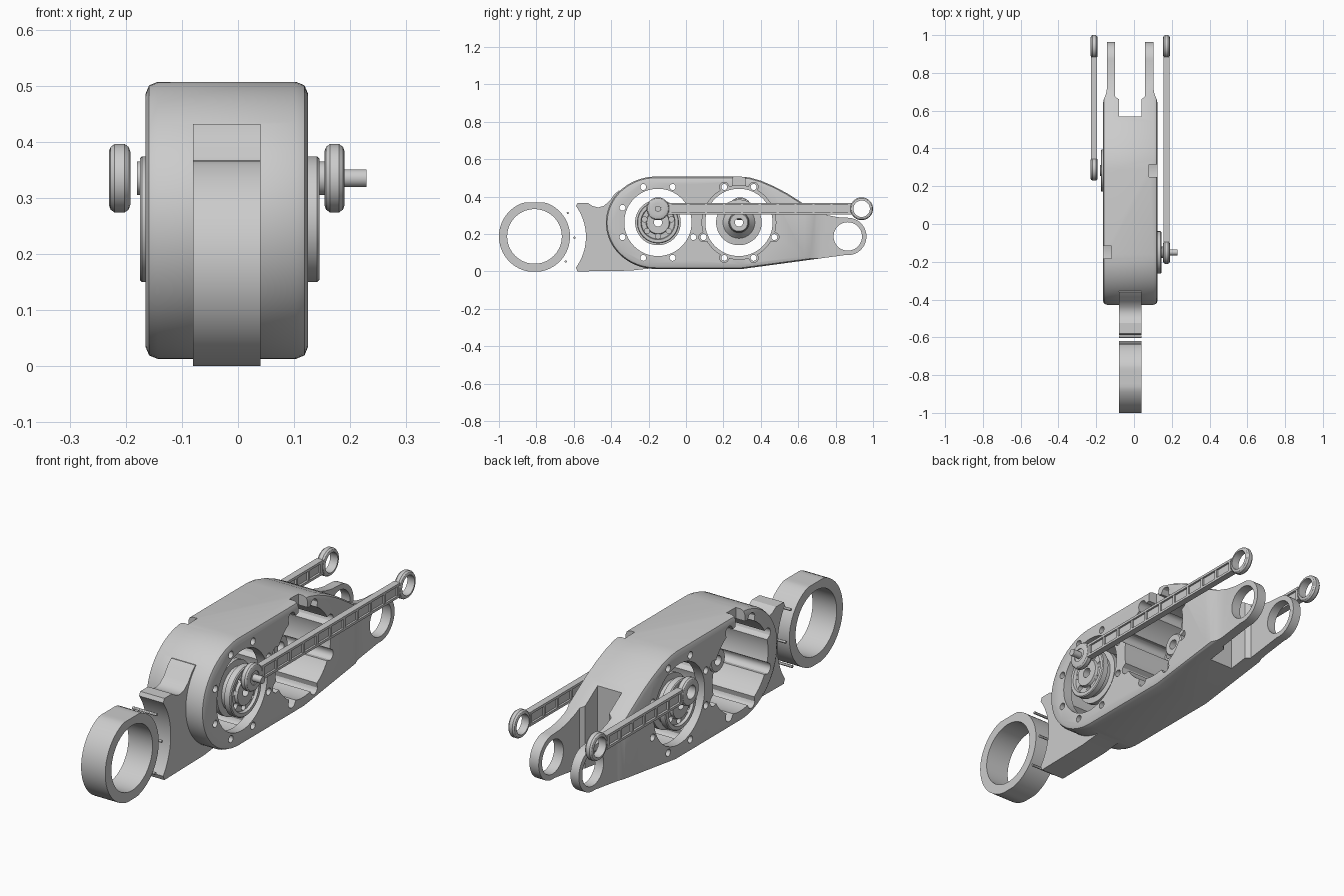
import bpy, bmesh
from math import sin, cos, pi, radians, sqrt
from mathutils import Matrix, Vector

if "Cube" in bpy.data.objects:
    bpy.data.objects.remove(bpy.data.objects["Cube"])

MID = -0.02          # centre plane of the housing
HALF = 0.145         # half width of the housing
BORES = [(1, -0.15), (-1, 0.283)]   # (side that carries the crank, y position)
AXZ = 0.262          # bore height
PINZ = 0.335         # crank pin height


def make(name, bm):
    bmesh.ops.recalc_face_normals(bm, faces=bm.faces)
    me = bpy.data.meshes.new(name)
    bm.to_mesh(me)
    bm.free()
    ob = bpy.data.objects.new(name, me)
    bpy.context.collection.objects.link(ob)
    return ob


def add_prism(bm, pts, a, b, axis='x'):
    """Extrude a closed outline; axis x takes (y,z) points, axis z takes (x,y)."""
    f = (lambda p, t: (t, p[0], p[1])) if axis == 'x' else (lambda p, t: (p[0], p[1], t))
    lo = [bm.verts.new(f(p, a)) for p in pts]
    hi = [bm.verts.new(f(p, b)) for p in pts]
    bm.faces.new(lo)
    bm.faces.new(hi)
    for i in range(len(pts)):
        j = (i + 1) % len(pts)
        bm.faces.new((lo[i], lo[j], hi[j], hi[i]))


def prism(name, pts, a, b, axis='x'):
    bm = bmesh.new()
    add_prism(bm, pts, a, b, axis)
    return make(name, bm)


def arc(cy, cz, ry, rz, a0, a1, n):
    return [(cy + ry * cos(radians(a0 + (a1 - a0) * i / n)),
             cz + rz * sin(radians(a0 + (a1 - a0) * i / n))) for i in range(n + 1)]


def circle(cy, cz, r, n=48):
    return arc(cy, cz, r, r, 0, 360, n)[:-1]


def rect(y0, y1, z0, z1):
    return [(y0, z0), (y1, z0), (y1, z1), (y0, z1)]


def add_lathe(bm, prof, cy, cz, n=56):
    """Closed (x, radius) section turned around an axis along x."""
    rings = []
    for k in range(n):
        t = 2 * pi * k / n
        rings.append([bm.verts.new((x, cy + r * cos(t), cz + r * sin(t))) for x, r in prof])
    m = len(prof)
    for k in range(n):
        p, q = rings[k], rings[(k + 1) % n]
        for i in range(m):
            j = (i + 1) % m
            bm.faces.new((p[i], p[j], q[j], q[i]))


def apply_mod(ob, mod):
    bpy.context.view_layer.objects.active = ob
    bpy.ops.object.modifier_apply(modifier=mod.name)


def boolean(ob, tool, op='DIFFERENCE'):
    m = ob.modifiers.new("bool", 'BOOLEAN')
    m.operation, m.object, m.solver = op, tool, 'EXACT'
    apply_mod(ob, m)
    bpy.data.objects.remove(tool)


def smooth(ob, deg=30):
    bpy.ops.object.select_all(action='DESELECT')
    ob.select_set(True)
    bpy.context.view_layer.objects.active = ob
    bpy.ops.object.shade_smooth_by_angle(angle=radians(deg))


# Housing with chamfered rim
outline = (arc(-0.16, 0.26, 0.268, 0.247, 270, 90, 40)
           + [(0.29, 0.507), (0.34, 0.502), (0.40, 0.485), (0.47, 0.455), (0.54, 0.418),
              (0.60, 0.38), (0.65, 0.347), (0.70, 0.32), (0.76, 0.30), (0.81, 0.29)]
           + arc(0.865, 0.187, 0.1, 0.1, 90, -97, 24) + [(0.30, 0.013)])
housing = prism("housing", outline, MID - HALF, MID + HALF)
bev = housing.modifiers.new("bevel", 'BEVEL')
bev.width, bev.segments, bev.limit_method, bev.angle_limit = 0.022, 2, 'ANGLE', radians(60)
apply_mod(housing, bev)

# Front tongue with concave nose
tongue = ([(-0.58, 0.0), (-0.3, 0.004), (-0.15, 0.02), (-0.15, 0.2), (-0.3, 0.42), (-0.36, 0.432),
           (-0.385, 0.41), (-0.41, 0.375), (-0.44, 0.35), (-0.47, 0.342), (-0.50, 0.35),
           (-0.525, 0.367), (-0.58, 0.367)]
          + arc(-0.815, 0.185, 0.28, 0.28, 36, -36, 20))
boolean(housing, prism("tongue_tool", tongue, -0.08, 0.04), 'UNION')

# Rear fork: central slot and thinned prongs
slot = [(-0.08, 0.57), (0.04, 0.57), (0.04, 0.66), (0.057, 0.675), (0.057, 1.2),
        (-0.101, 1.2), (-0.101, 0.675), (-0.08, 0.66)]
boolean(housing, prism("slot_tool", slot, -0.3, 0.8, 'z'))
for s in (1, -1):
    side = [(0.16, 0.6), (0.148, 0.62), (0.14, 0.66), (0.128, 0.69), (0.123, 0.72),
            (0.123, 1.2), (0.3, 1.2), (0.3, 0.6)]
    boolean(housing, prism("side_tool", [(MID + s * x, y) for x, y in side], -0.3, 0.8, 'z'))
boolean(housing, prism("eye_tool", circle(0.865, 0.187, 0.076), -0.5, 0.5))


# Stepped bores: narrow on the crank side, lobed on the other, ringed by bolt holes
def lobed(cy, cz, base=0.197, d=0.205, rl=0.025, n=192):
    pts = []
    for k in range(n):
        t = 2 * pi * k / n
        phi = (t % (pi / 4)) - pi / 8
        r = base
        if abs(d * sin(phi)) < rl:
            r = max(base, d * cos(phi) + sqrt(rl ** 2 - (d * sin(phi)) ** 2))
        pts.append((cy + r * cos(t), cz + r * sin(t)))
    return pts


for s, cy in BORES:
    boolean(housing, prism("bore_tool", circle(cy, AXZ, 0.18, 64), -0.4, 0.4))
    boolean(housing, prism("lobe_tool", lobed(cy, AXZ), MID + s * (HALF - 0.045), MID - s * 0.3))
    bm = bmesh.new()
    for k in range(8):
        t = pi / 8 + k * pi / 4
        add_prism(bm, circle(cy + 0.205 * cos(t), AXZ + 0.205 * sin(t), 0.016, 16),
                  MID + s * 0.07, MID + s * 0.2)
    boolean(housing, make("bolt_tool", bm))
    boolean(housing, prism("notch_tool", rect(cy - 0.033, cy + 0.033, 0.42, 0.6),
                           MID - s * 0.1, MID - s * 0.3))
smooth(housing)

# Front clamp ring and the thin pins in the gap
ring = prism("front_ring", [(y, min(max(z, 0.0), 0.368)) for y, z in circle(-0.81, 0.187, 0.19, 72)],
             -0.08, 0.04)
boolean(ring, prism("ring_tool", circle(-0.81, 0.187, 0.146, 72), -0.3, 0.3))
smooth(ring)
for i, (y, z) in enumerate([(-0.632, 0.313), (-0.597, 0.18), (-0.643, 0.053)]):
    smooth(prism("gap_pin_%d" % (i + 1), circle(y, z, 0.006, 12), -0.08, 0.04))

# Cranks: flanged hub with drilled face, boss and pin
for s, cy in BORES:
    side = "right" if s > 0 else "left"
    e = 0.165 if s > 0 else 0.155
    prof = [(e, 0.022), (e, 0.06), (e - 0.012, 0.064), (e - 0.012, 0.088), (e, 0.092), (e, 0.108),
            (e - 0.004, 0.112), (e - 0.03, 0.112), (e - 0.033, 0.095), (e - 0.055, 0.095),
            (e - 0.058, 0.122), (e - 0.08, 0.122), (e - 0.085, 0.085), (e - 0.12, 0.055),
            (0.0, 0.052), (-0.03, 0.052), (-0.035, 0.047), (-0.035, 0.022)]
    bm = bmesh.new()
    add_lathe(bm, [(MID + s * u, r) for u, r in prof], cy, AXZ)
    crank = make("crank_" + side, bm)
    bm = bmesh.new()
    for k in range(7):
        t = pi / 2 + (k + 0.5) * 2 * pi / 7
        add_prism(bm, circle(cy + 0.074 * cos(t), AXZ + 0.074 * sin(t), 0.014, 16),
                  MID + s * 0.1, MID + s * 0.3)
    boolean(crank, make("hole_tool", bm))
    smooth(crank)
    smooth(prism("pin_boss_" + side, circle(cy, PINZ, 0.03, 32),
                 MID + s * 0.13, 0.154 if s > 0 else -0.18))
smooth(prism("crank_pin", circle(-0.15, PINZ, 0.016, 24), 0.13, 0.229))


# Connecting rods: ribbed I-beam between two eyes
def eye(bm, x0, x1, cy, hole):
    c, w = 0.01, x1 - x0
    add_lathe(bm, [(x0, hole), (x0, 0.048), (x0 + 0.003, 0.056), (x0 + c, 0.061), (x1 - c, 0.061),
                   (x1 - 0.003, 0.056), (x1, 0.048), (x1, hole)], cy, PINZ, 48)


def rod(name, x0, x1, y0, y1, pockets):
    bm = bmesh.new()
    eye(bm, x0, x1, y0, 0.03)
    eye(bm, x0, x1, y1, 0.044)
    a, b = y0 + 0.054, y1 - 0.054
    xm = (x0 + x1) / 2
    add_prism(bm, rect(a, b, PINZ - 0.03, PINZ + 0.03), xm - 0.006, xm + 0.006)
    for z0, z1 in ((-0.032, -0.021), (0.021, 0.032)):
        add_prism(bm, rect(a, b, PINZ + z0, PINZ + z1), x0 + 0.003, x1 - 0.003)
    for i in range(pockets + 1):
        y = a + 0.012 + (b - a - 0.024) * i / pockets
        add_prism(bm, rect(y - 0.006, y + 0.006, PINZ - 0.022, PINZ + 0.022),
                  x0 + 0.004, x1 - 0.004)
    smooth(make(name, bm))


rod("connecting_rod_right", 0.154, 0.19, -0.15, 0.939, 10)
rod("connecting_rod_left", -0.23, -0.192, 0.29, 0.939, 6)

# Bearing sleeve around the right crank pin
bm = bmesh.new()
add_lathe(bm, [(0.15, 0.016), (0.15, 0.03), (0.186, 0.03), (0.186, 0.016)], -0.15, PINZ, 32)
smooth(make("pin_bearing", bm))
